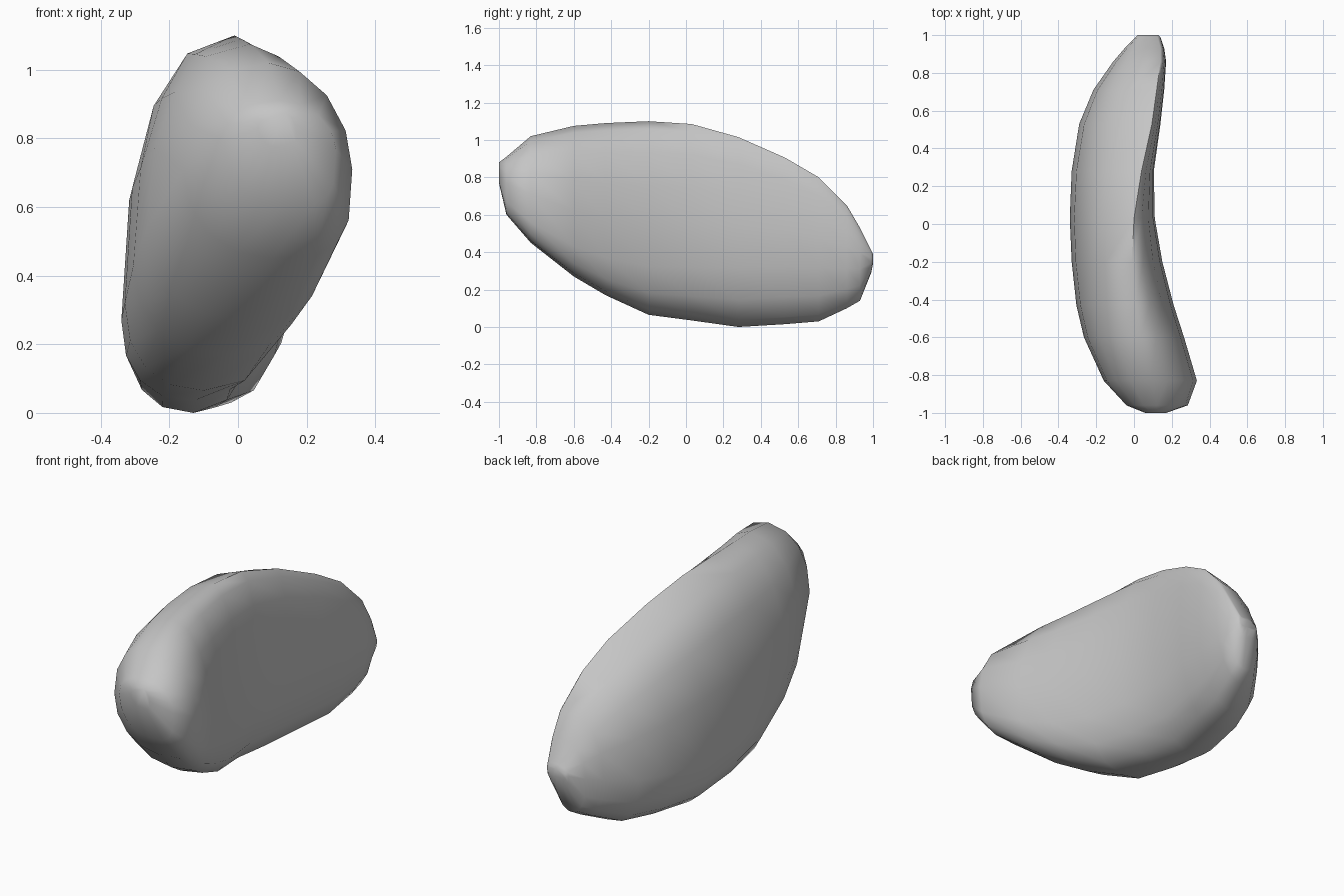
import bpy
import bmesh
from math import sin, cos, pi

cube = bpy.data.objects.get("Cube")
if cube:
    bpy.data.objects.remove(cube, do_unlink=True)

# One grey for the whole pod
grey = bpy.data.materials.new("stone_grey")
grey.use_nodes = True
colour = (0.56, 0.56, 0.56, 1)
grey.diffuse_color = colour
grey.node_tree.nodes["Principled BSDF"].inputs["Base Color"].default_value = colour

# Stations along the length:
# y, top x, top z, bottom x, bottom z, outer x, outer z, inner x, inner z
STATIONS = [
    (-1.00, .12, .88, .12, .77, .06, .83, .17, .82),
    (-.96, .12, .91, .13, .60, -.04, .79, .285, .77),
    (-.83, .09, 1.02, .10, .45, -.16, .71, .333, .71),
    (-.60, .035, 1.075, .02, .27, -.265, .54, .265, .62),
    (-.43, .01, 1.09, -.04, .17, -.305, .43, .21, .58),
    (-.20, -.01, 1.10, -.10, .065, -.33, .32, .15, .56),
    (.03, .00, 1.085, -.13, .035, -.34, .27, .11, .55),
    (.28, .04, 1.015, -.13, .00, -.33, .27, .105, .54),
    (.53, .095, .905, -.07, .015, -.29, .28, .14, .52),
    (.71, .12, .80, -.02, .03, -.215, .29, .16, .48),
    (.86, .14, .65, .03, .10, -.11, .32, .17, .43),
    (.93, .14, .53, .05, .14, -.05, .34, .16, .40),
    (.99, .125, .41, .08, .29, .01, .36, .14, .37),
    (1.00, .12, .39, .08, .34, .02, .36, .13, .36),
]
SIDES = 16


def section(y, top_x, top_z, low_x, low_z, outer_x, outer_z, inner_x, inner_z):
    """Closed ring through the extremes; power below one squares a quadrant."""
    ring = []
    for i in range(SIDES):
        a = 2 * pi * i / SIDES
        across, up = sin(a), cos(a)
        if across > 0:
            side_x, side_z = inner_x, inner_z
            power = 1.05 if up > 0 else .83 + .3 * y
        else:
            side_x, side_z = outer_x, outer_z
            power = .88 if up > 0 else .86 - .12 * y
        edge_x, edge_z = (top_x, top_z) if up > 0 else (low_x, low_z)
        ring.append((edge_x + (side_x - edge_x) * abs(across) ** power, y,
                     side_z + (edge_z - side_z) * abs(up) ** power))
    return ring


# Loft the rings into a curved pod with closed ends
bm = bmesh.new()
rings = [[bm.verts.new(p) for p in section(*s)] for s in STATIONS]
for a, b in zip(rings, rings[1:]):
    for i in range(SIDES):
        j = (i + 1) % SIDES
        bm.faces.new((a[i], a[j], b[j], b[i]))
bm.faces.new(rings[0])
bm.faces.new(rings[-1])
bmesh.ops.recalc_face_normals(bm, faces=bm.faces)

mesh = bpy.data.meshes.new("curved_pod")
bm.to_mesh(mesh)
bm.free()
mesh.materials.append(grey)
pod = bpy.data.objects.new("curved_pod", mesh)
bpy.context.collection.objects.link(pod)

# Smooth body with crisp edges along the back ridge and tail
bpy.ops.object.select_all(action="DESELECT")
pod.select_set(True)
bpy.context.view_layer.objects.active = pod
bpy.ops.object.shade_smooth_by_angle(angle=pi / 3)
